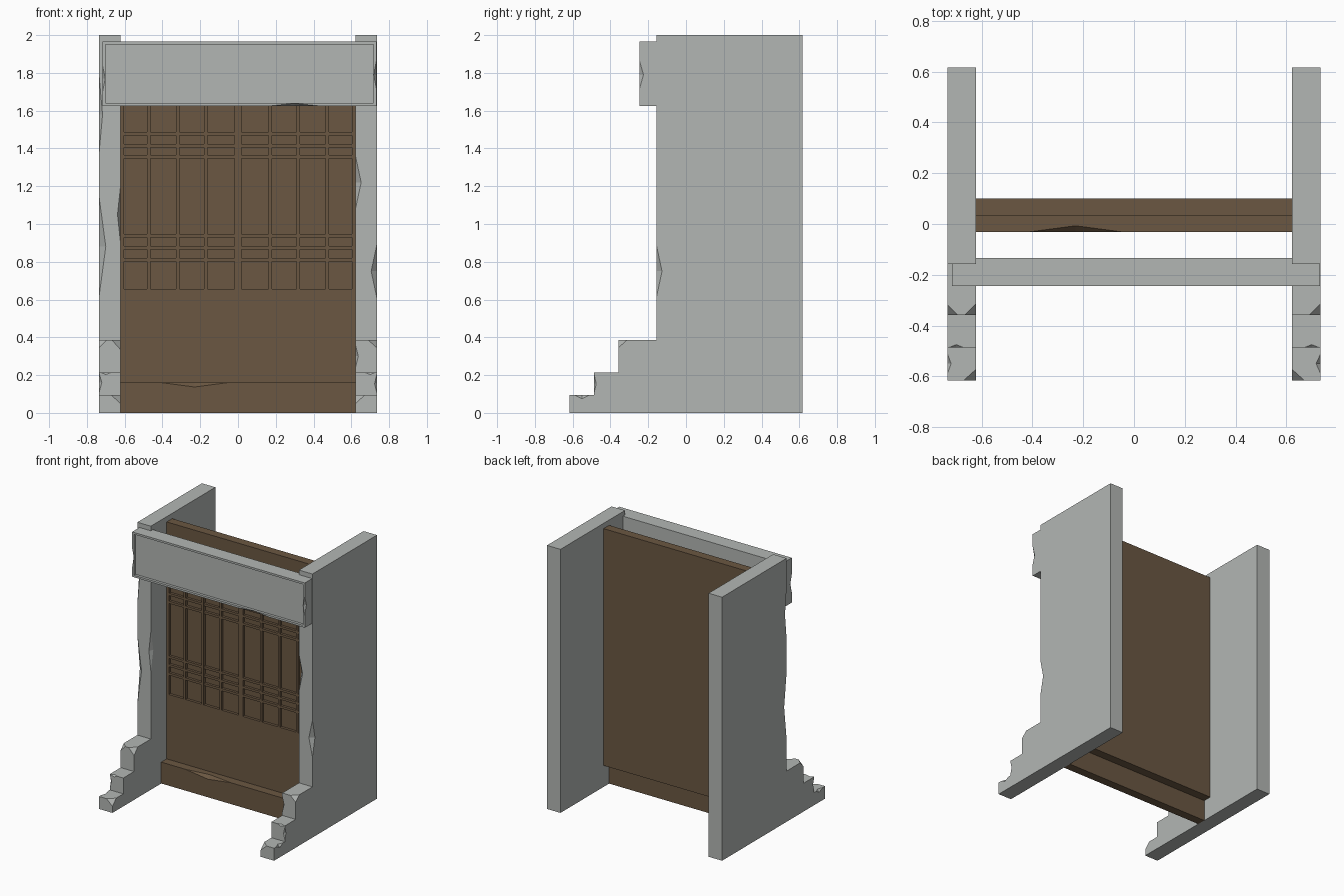
import bpy, bmesh
from mathutils import Vector

if "Cube" in bpy.data.objects:
    bpy.data.objects.remove(bpy.data.objects["Cube"])


def material(name, rgb):
    m = bpy.data.materials.new(name)
    m.diffuse_color = (*rgb, 1)
    m.use_nodes = True
    m.node_tree.nodes["Principled BSDF"].inputs["Base Color"].default_value = m.diffuse_color
    return m


STONE = material("pale_grey_stone", (0.45, 0.47, 0.455))
WOOD = material("brown_wood", (0.145, 0.096, 0.054))


def finish(name, bm, mat):
    bmesh.ops.recalc_face_normals(bm, faces=bm.faces)
    me = bpy.data.meshes.new(name)
    bm.to_mesh(me)
    bm.free()
    me.materials.append(mat)
    ob = bpy.data.objects.new(name, me)
    bpy.context.collection.objects.link(ob)
    return ob


def add_box(bm, x0, x1, y0, y1, z0, z1):
    vs = bmesh.ops.create_cube(bm, size=1)["verts"]
    for v in vs:
        v.co = Vector((x1 if v.co.x > 0 else x0,
                       y1 if v.co.y > 0 else y0,
                       z1 if v.co.z > 0 else z0))


def box(name, mat, *b):
    bm = bmesh.new()
    add_box(bm, *b)
    return finish(name, bm, mat)


def chip(ob, dents):
    """Knock dents out of edges: each is a centre and radii of a stretched octahedron."""
    bm = bmesh.new()
    for c, r in dents:
        c = Vector(c)
        ax = [Vector((r[0], 0, 0)), Vector((0, r[1], 0)), Vector((0, 0, r[2]))]
        vs = [bm.verts.new(c + s * a) for a in ax for s in (1, -1)]
        for i in (0, 1):
            for j in (2, 3):
                for k in (4, 5):
                    bm.faces.new((vs[i], vs[j], vs[k]))
    cutter = finish("chip_cutter", bm, ob.data.materials[0])
    cutter.hide_render = True
    mod = ob.modifiers.new("chips", "BOOLEAN")
    mod.operation = "DIFFERENCE"
    mod.solver = "EXACT"
    mod.object = cutter
    dg = bpy.context.evaluated_depsgraph_get()
    dg.update()
    me = bpy.data.meshes.new_from_object(ob.evaluated_get(dg))
    mat = ob.data.materials[0]
    ob.modifiers.clear()
    ob.data = me
    me.materials.clear()
    me.materials.append(mat)
    bpy.data.objects.remove(cutter)


# Stepped side walls
PROFILE = [(0.617, 0), (0.617, 2), (-0.157, 2), (-0.157, 0.385), (-0.358, 0.385),
           (-0.358, 0.215), (-0.487, 0.215), (-0.487, 0.095), (-0.617, 0.095), (-0.617, 0)]
IN, OUT = 0.622, 0.735


def wall(name, side):
    bm = bmesh.new()
    f = bm.faces.new([bm.verts.new((side * IN, y, z)) for y, z in PROFILE])
    ext = bmesh.ops.extrude_face_region(bm, geom=[f])["geom"]
    for v in ext:
        if isinstance(v, bmesh.types.BMVert):
            v.co.x = side * OUT
    return finish(name, bm, STONE)


left = wall("left_wall", -1)
chip(left, [((-OUT, -0.157, 0.88), (0.035, 0.03, 0.26)),
            ((-OUT, -0.157, 1.58), (0.018, 0.02, 0.2)),
            ((-IN, -0.157, 1.05), (0.016, 0.03, 0.15)),
            ((-OUT, -0.358, 0.385), (0.04, 0.04, 0.04)),
            ((-IN, -0.358, 0.385), (0.045, 0.045, 0.05)),
            ((-OUT, -0.487, 0.16), (0.014, 0.014, 0.05)),
            ((-0.70, -0.487, 0.215), (0.03, 0.012, 0.012)),
            ((-OUT, -0.55, 0.095), (0.015, 0.04, 0.02)),
            ((-IN, -0.617, 0.095), (0.05, 0.045, 0.045))])
right = wall("right_wall", 1)
chip(right, [((OUT, -0.157, 0.75), (0.03, 0.03, 0.14)),
             ((IN, -0.157, 1.22), (0.03, 0.03, 0.14)),
             ((OUT, -0.358, 0.385), (0.045, 0.045, 0.04)),
             ((IN, -0.358, 0.30), (0.015, 0.02, 0.06)),
             ((OUT, -0.487, 0.155), (0.012, 0.012, 0.05)),
             ((0.70, -0.487, 0.215), (0.03, 0.012, 0.012)),
             ((OUT, -0.55, 0.095), (0.018, 0.04, 0.02)),
             ((IN, -0.617, 0.095), (0.05, 0.045, 0.045))])

# Lintel with sunken front panel
bm = bmesh.new()
add_box(bm, -0.717, 0.732, -0.245, -0.133, 1.625, 1.965)
bm.normal_update()
front = min(bm.faces, key=lambda f: f.calc_center_median().y)
bmesh.ops.inset_individual(bm, faces=[front], thickness=0.021)
bmesh.ops.translate(bm, verts=bmesh.ops.extrude_discrete_faces(bm, faces=[front])["faces"][0].verts,
                    vec=(0, 0.02, 0))
lintel = finish("lintel", bm, STONE)
chip(lintel, [((0.3, -0.245, 1.625), (0.13, 0.02, 0.014)),
              ((-0.717, -0.245, 1.77), (0.014, 0.02, 0.07)),
              ((0.732, -0.245, 1.79), (0.014, 0.02, 0.07))])

# Threshold board
sill = box("threshold", WOOD, -IN, IN, -0.032, 0.034, 0, 0.162)
chip(sill, [((-0.23, -0.032, 0.162), (0.19, 0.025, 0.025))])

# Door: backing panel, solid lower and upper boards
YF, YB = 0.033, 0.053
box("door_panel", WOOD, -IN, IN, YB, 0.10, 0.162, 1.96)
box("door_lower_board", WOOD, -IN, IN, YF, YB, 0.162, 0.655)
box("door_upper_board", WOOD, -IN, IN, YF, YB, 1.635, 1.96)

# Lattice bars in front of the recessed panel
bm = bmesh.new()
HALF = 0.009
for x, h in [(0, 0.018)] + [(s * x, HALF) for s in (-1, 1) for x in (0.17, 0.32, 0.472, 0.613)]:
    add_box(bm, x - h, x + h, YF, YB, 0.655, 1.635)
for z in (0.81, 0.875, 0.938, 1.355, 1.415, 1.477):
    add_box(bm, -IN, IN, YF + 0.001, YB, z - HALF, z + HALF)
finish("door_lattice", bm, WOOD)
